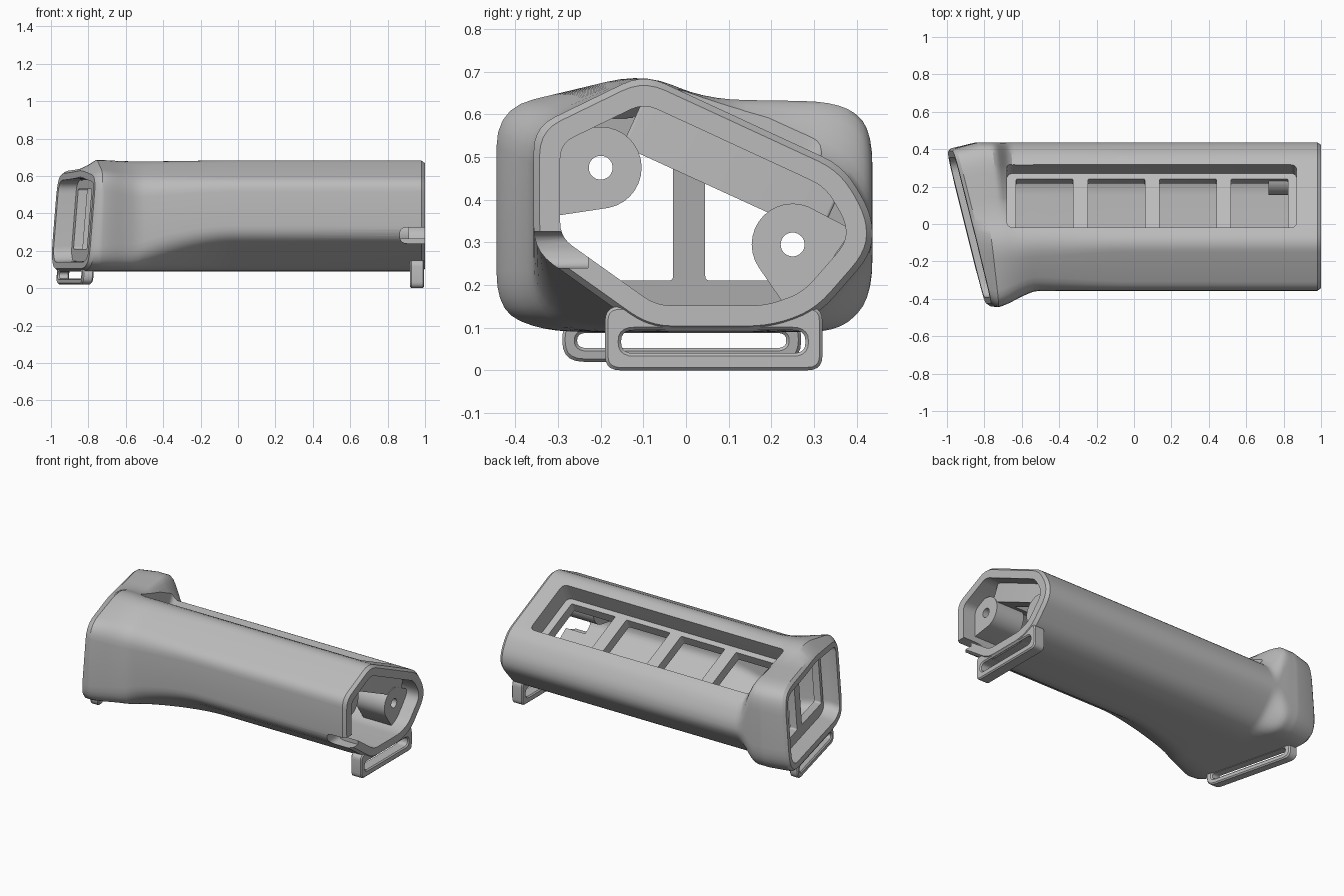
import bpy, bmesh, math
from mathutils import Vector, Matrix
from mathutils.geometry import convex_hull_2d

cube = bpy.data.objects.get("Cube")
if cube:
    bpy.data.objects.remove(cube)

grey = bpy.data.materials.new("neutral_grey_plastic")
grey.use_nodes = True
COLOR = (0.5, 0.5, 0.5, 1)
grey.diffuse_color = COLOR
grey.node_tree.nodes["Principled BSDF"].inputs["Base Color"].default_value = COLOR

WALL = 0.062


def finish(name, bm):
    bmesh.ops.recalc_face_normals(bm, faces=bm.faces)
    me = bpy.data.meshes.new(name)
    bm.to_mesh(me)
    bm.free()
    me.materials.append(grey)
    ob = bpy.data.objects.new(name, me)
    bpy.context.collection.objects.link(ob)
    return ob


def soften(ob, angle=28):
    ob.data.shade_smooth()
    ob.data.set_sharp_from_angle(angle=math.radians(angle))


def cut(ob, cutter):
    """Subtract cutter from ob, bake the result and drop the cutter."""
    mod = ob.modifiers.new("cut", 'BOOLEAN')
    mod.operation, mod.solver, mod.object = 'DIFFERENCE', 'EXACT', cutter
    dg = bpy.context.evaluated_depsgraph_get()
    me = bpy.data.meshes.new_from_object(ob.evaluated_get(dg))
    ob.modifiers.clear()
    ob.data = me
    bpy.data.objects.remove(cutter)


def rounded(corners, radius, steps=6):
    """Sample a closed polygon with each corner eased by a curve."""
    out, n = [], len(corners)
    for i, c in enumerate(corners):
        p, q = corners[i - 1] - c, corners[(i + 1) % n] - c
        a = c + p.normalized() * min(radius, p.length * 0.45)
        b = c + q.normalized() * min(radius, q.length * 0.45)
        for k in range(steps):
            t = k / (steps - 1)
            out.append(a * (1 - t) ** 2 + c * 2 * t * (1 - t) + b * t * t)
    return out


def inset(corners, t):
    """Offset a clockwise polygon inwards."""
    out, n = [], len(corners)
    for i, c in enumerate(corners):
        d1 = (c - corners[i - 1]).normalized()
        d2 = (corners[(i + 1) % n] - c).normalized()
        n1, n2 = Vector((d1.y, -d1.x)), Vector((d2.y, -d2.x))
        out.append(c + (n1 + n2) * t / (1 + n1.dot(n2)))
    return out


def prism(name, pts, d0, d1, matrix):
    """Extrude a flat outline (a, b) from d0 to d1 in the given frame."""
    bm = bmesh.new()
    lo = [bm.verts.new(matrix @ Vector((p[0], p[1], d0))) for p in pts]
    hi = [bm.verts.new(matrix @ Vector((p[0], p[1], d1))) for p in pts]
    bm.faces.new(lo)
    bm.faces.new(hi)
    for i in range(len(pts)):
        bm.faces.new((lo[i - 1], lo[i], hi[i], hi[i - 1]))
    return finish(name, bm)


def section(*pts):
    return [Vector(p) for p in pts]


def rect(a0, a1, b0, b1, r):
    return rounded(section((a0, b0), (a0, b1), (a1, b1), (a1, b0)), r)


def frame(a, b, d, origin=(0, 0, 0)):
    return Matrix.Translation(origin) @ Matrix((a, b, d)).transposed().to_4x4()


# Working frames: tube end, slanted end, front wall, sloping top
SLANT, TILT, END_X = -0.25, 0.08, -0.885
END = frame((0, 1, 0), (0, 0, 1), (1, 0, 0))
SLANTED = frame((SLANT, 1, 0), (TILT, 0, 1), (1, 0, 0), (END_X - TILT * 0.36, 0, 0))
FRONT = frame((1, 0, 0), (0, 0, 1), (0, 1, 0))
SLOPE = frame((1, 0, 0), (0, 0.909, -0.416), (0, 0.416, 0.909), (0, 0.148, 0.577))

# Cross-sections as (y, z) corners, clockwise from the ridge
tube = section((-.1, .695), (.05, .626), (.37, .478), (.437, .365), (.437, .275), (.31, .13),
               (.2, .09), (-.09, .09), (-.357, .28), (-.357, .57))
swept = [v.copy() for v in tube]
swept[7], swept[8] = Vector((-.27, .09)), Vector((-.357, .15))
flare = section((-.1, .697), (.05, .635), (.36, .63), (.437, .57), (.437, .17), (.36, .09),
                (.2, .09), (-.33, .09), (-.445, .14), (-.445, .615))
mouth = section((-.1, .645), (.05, .635), (.34, .625), (.405, .56), (.405, .17), (.33, .09),
                (.2, .09), (-.33, .09), (-.44, .14), (-.44, .61))
FRONT_SIDE = (7, 8, 9)


def clamp(t):
    return min(1, max(0, t))


def smooth(t):
    t = clamp(t)
    return t * t * (3 - 2 * t)


def corners_at(x):
    a = clamp((-0.02 - x) / 0.53) ** 1.7
    lin = clamp((-0.52 - x) / 0.27)
    f, b = (lin + smooth(lin)) / 2, smooth((-0.63 - x) / 0.095)
    return [t.lerp(s, a).lerp(w, f if i in FRONT_SIDE else b)
            for i, (t, s, w) in enumerate(zip(tube, swept, flare))]


# Grip shell: outer and inner lofts joined at both rims
stations = [(1.0, 0, tube, 0.014), (0.98, 0, tube, 0)]
xs = [-0.02 - 0.04 * i for i in range(16)] + [-0.635 - 0.015 * i for i in range(11)]
for x in xs:
    stations.append((x, 0.5 * clamp((-0.5 - x) / 0.29), corners_at(x), 0))
stations += [(END_X + 0.018, 1, mouth, 0), (END_X, 1, mouth, 0.014)]


def ring(bm, x, shear, corners, radius):
    return [bm.verts.new((x + shear * (SLANT * p.x + TILT * (p.y - 0.36)), p.x, p.y))
            for p in rounded(corners, radius)]


bm = bmesh.new()
outer = [ring(bm, x, s, inset(c, i), 0.055 + 0.035 * smooth(-x / 0.7)) for x, s, c, i in stations]
inner = [ring(bm, x, s, inset(c, WALL - 0.012 * s), 0.035) for x, s, c, i in stations]
loop = outer + inner[::-1]
for r0, r1 in zip(loop, loop[1:] + loop[:1]):
    for i in range(len(r0)):
        bm.faces.new((r0[i - 1], r0[i], r1[i], r1[i - 1]))
shell = finish("grip_shell", bm)
cut(shell, prism("pocket_cutter", rect(-.68, .87, -.185, .185, .035), -.1, .25, SLOPE))
cut(shell, prism("notch_cutter", rect(.865, 1.1, .24, .325, .04), -.5, -.23, FRONT))
soften(shell)

# Recessed tray in the sloping top with four windows, reaching wall to wall
tray = prism("window_tray", rect(-.72, .91, -.25, .26, .008), -.17, -.035, SLOPE)
cut(tray, prism("tray_cutter", rect(-.68, .87, -.185, .185, .035), -.11, .1, SLOPE))
for k in range(4):
    x = -0.63 + 0.383 * k
    cut(tray, prism("window_cutter", rect(x, x + .305, -.152, .152, .008), -.3, .1, SLOPE))
soften(tray)


# Screw bosses tied to the walls
def boss(name, y, z, anchors):
    def circle(r, n=32):
        return [Vector((y + r * math.cos(2 * math.pi * i / n), z + r * math.sin(2 * math.pi * i / n)))
                for i in range(n)]
    pts = circle(0.096) + [Vector(a) for a in anchors]
    ob = prism(name, [pts[i] for i in convex_hull_2d(pts)], 0.72, 0.915, END)
    cut(ob, prism("hole_cutter", circle(0.028), 0.5, 1.1, END))
    soften(ob)


boss("front_boss", -.2, .475, [(-.32, .36), (-.32, .56)])
boss("back_boss", .25, .295, [(.39, .33), (.24, .14)])

# Divided panel set back inside the slanted mouth
panel = prism("mouth_panel", rounded(section((-.36, .16), (-.36, .53), (-.25, .59), (.375, .59),
                                             (.375, .115), (-.25, .115)), .03), .1, .15, SLANTED)
for y0, y1 in ((-.33, -.03), (.045, .33)):
    cut(panel, prism("panel_cutter", rect(y0, y1, .21, .53, .012), 0, .3, SLANTED))
soften(panel)


# Strap loops under both ends
def strap_loop(name, outline, slot, d0, d1, matrix):
    ob = prism(name, rect(*outline), d0, d1, matrix)
    cut(ob, prism("slot_cutter", rect(*slot), d0 - .1, d1 + .1, matrix))
    bev = ob.modifiers.new("bevel", 'BEVEL')
    bev.width, bev.segments, bev.limit_method = 0.007, 1, 'ANGLE'
    bev.angle_limit = math.radians(50)
    soften(ob)


strap_loop("tube_strap_loop", (-.19, .32, 0, .15, .035), (-.152, .28, .04, .094, .03), .92, .995, END)
strap_loop("mouth_strap_loop", (-.29, .27, .02, .125, .05), (-.255, .235, .052, .088, .025), .005, .065, SLANTED)
